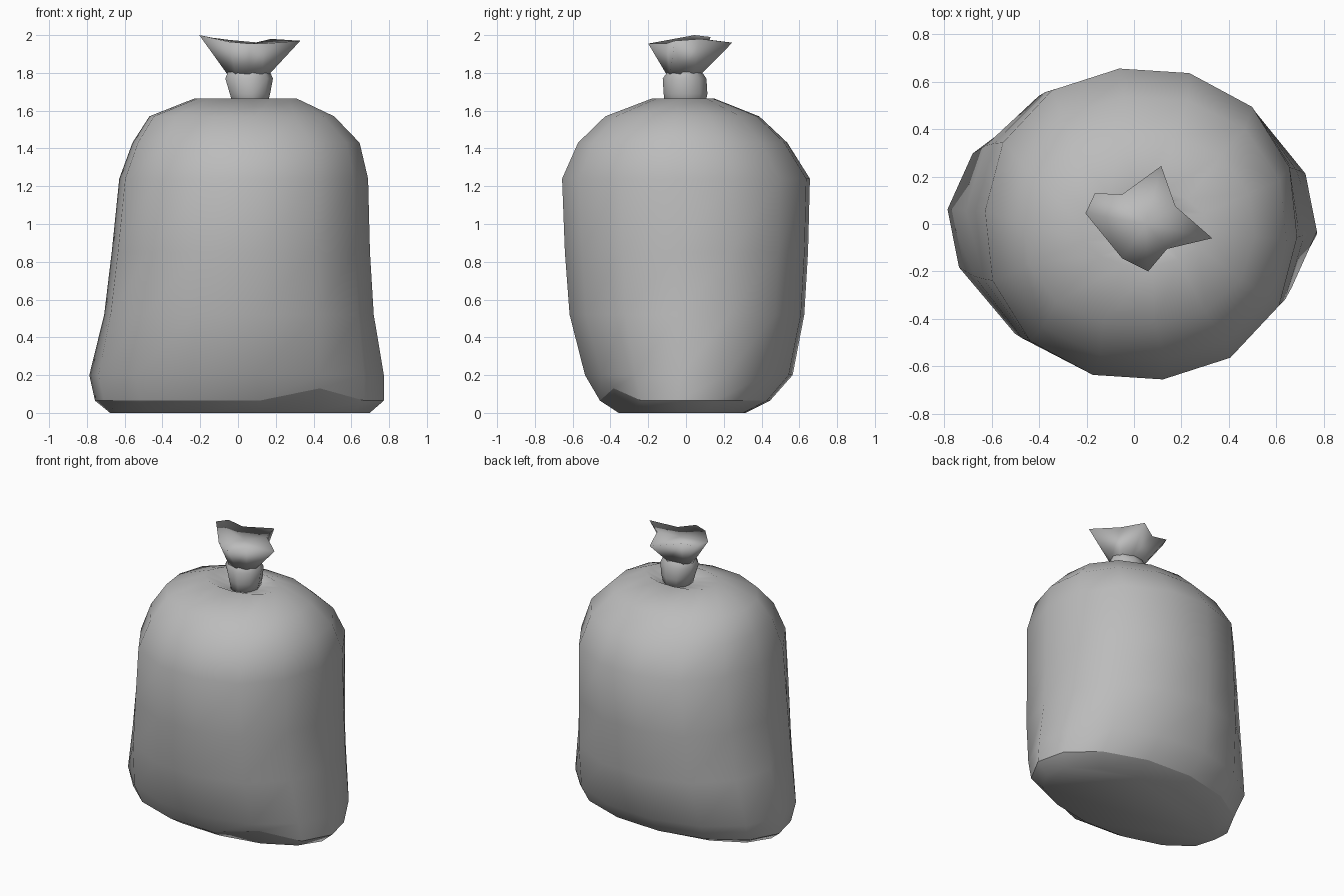
import bpy, bmesh, math
from mathutils import Vector

cube = bpy.data.objects.get("Cube")
if cube:
    bpy.data.objects.remove(cube, do_unlink=True)

grey = bpy.data.materials.new("grey_plastic")
grey.use_nodes = True
GREY = (0.5, 0.5, 0.5, 1)
grey.diffuse_color = GREY
grey.node_tree.nodes["Principled BSDF"].inputs["Base Color"].default_value = GREY


def ring(z, x0, x1, y0, y1, count, phase, power=2.0):
    """Rounded cross-section filling the given x and y extents."""
    points = []
    for i in range(count):
        a = phase + math.tau * i / count
        c, s = math.cos(a), math.sin(a)
        k = (abs(c) ** power + abs(s) ** power) ** (-1 / power)
        points.append(Vector(((x0 + x1) / 2 + (x1 - x0) / 2 * c * k,
                              (y0 + y1) / 2 + (y1 - y0) / 2 * s * k, z)))
    return points


def loft(name, rings, sharp_rings=(), cap_top=None):
    """Skin a stack of rings, close the bottom, optionally fan the top."""
    bm = bmesh.new()
    loops = [[bm.verts.new(p) for p in r] for r in rings]
    n = len(loops[0])
    for low, high in zip(loops, loops[1:]):
        for i in range(n):
            j = (i + 1) % n
            bm.faces.new((low[i], low[j], high[j], high[i]))
    bm.faces.new(loops[0][::-1])
    if cap_top:
        tip = bm.verts.new(cap_top)
        for i in range(n):
            bm.faces.new((loops[-1][i], loops[-1][(i + 1) % n], tip))
    for f in bm.faces:
        f.smooth = True
    for k in sharp_rings:
        for i in range(n):
            bm.edges.get((loops[k][i], loops[k][(i + 1) % n])).smooth = False
    mesh = bpy.data.meshes.new(name)
    bm.to_mesh(mesh)
    bm.free()
    mesh.materials.append(grey)
    obj = bpy.data.objects.new(name, mesh)
    bpy.context.collection.objects.link(obj)
    return obj


# Sack: flat oval base swelling into a round shoulder, dipping at the neck
SIDES, TURN = 14, math.radians(-82)
sack_profile = [
    (0.00, -0.68, 0.70, -0.36, 0.32),
    (0.065, -0.76, 0.775, -0.46, 0.45),
    (0.20, -0.79, 0.775, -0.54, 0.57),
    (0.52, -0.71, 0.72, -0.62, 0.63),
    (0.85, -0.67, 0.70, -0.645, 0.65),
    (1.24, -0.63, 0.69, -0.66, 0.66),
    (1.43, -0.56, 0.645, -0.575, 0.54),
    (1.57, -0.47, 0.51, -0.43, 0.39),
    (1.665, -0.23, 0.31, -0.18, 0.15),
    (1.63, -0.03, 0.15, -0.11, 0.10),
]
sack_rings = [ring(*row, SIDES, TURN, 2.2 if 0.3 < row[0] < 1.6 else 2.0)
              for row in sack_profile]
# Crumple one front corner of the base upward
for p in sack_rings[1]:
    if 0.3 < p.x < 0.6 and p.y < 0:
        p.z = 0.13
loft("sack", sack_rings, sharp_rings=(1,))

# Gathered neck with a slight bulge under the pinch
neck_profile = [
    (1.61, -0.025, 0.15, -0.11, 0.10),
    (1.69, -0.05, 0.17, -0.12, 0.115),
    (1.77, -0.075, 0.185, -0.125, 0.11),
    (1.805, -0.06, 0.17, -0.10, 0.085),
]
loft("neck", [ring(*row, 9, math.radians(160)) for row in neck_profile])

# Flared ruffle above the pinch, ending in an uneven star
star = [(-0.205, 0.045, 2.0), (-0.05, -0.145, 1.965), (0.06, -0.2, 1.955),
        (0.14, -0.105, 1.955), (0.33, -0.06, 1.97), (0.175, 0.075, 1.98),
        (0.115, 0.245, 1.96), (-0.05, 0.125, 1.975), (-0.165, 0.13, 1.99)]
star = [Vector(p) for p in star]
pinch = []
for p in star:
    a = math.atan2(p.y, p.x - 0.055)
    pinch.append(Vector((0.055 + 0.115 * math.cos(a), -0.01 + 0.095 * math.sin(a),
                         1.795)))
loft("ruffle", [pinch, star], cap_top=(0.05, 0.0, 1.95))
